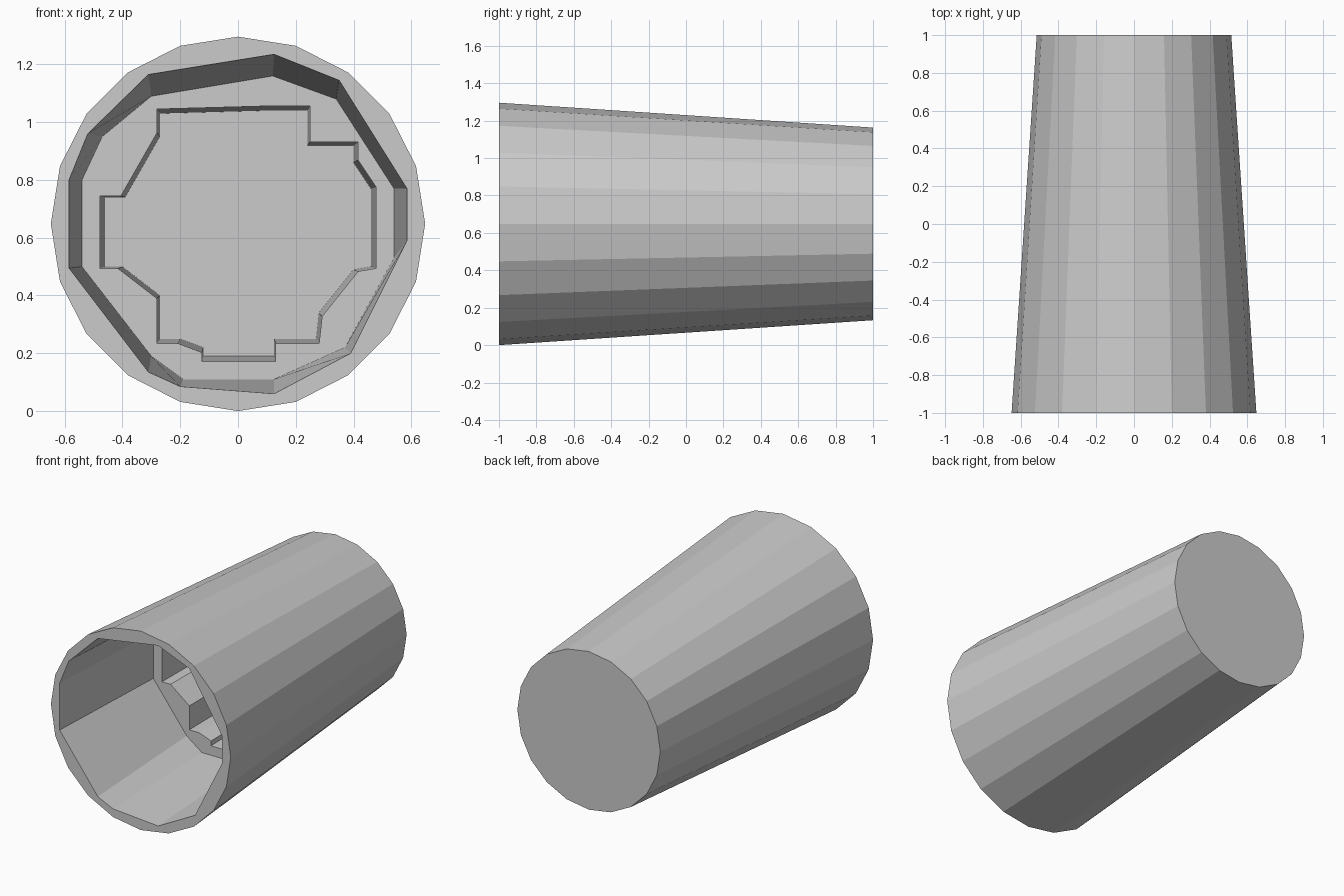
import bpy, bmesh, math

if "Cube" in bpy.data.objects:
    bpy.data.objects.remove(bpy.data.objects["Cube"])

CZ = 0.648      # height of the axis
bm = bmesh.new()


def ring(points, y):
    """Closed loop of vertices in the plane y; returns verts and edges."""
    vs = [bm.verts.new((x, y, z)) for x, z in points]
    es = [bm.edges.new((vs[i], vs[(i + 1) % len(vs)])) for i in range(len(vs))]
    return vs, es


def loft(a, b):
    """Flat quads between two loops of equal count."""
    n = len(a[0])
    for i in range(n):
        j = (i + 1) % n
        bm.faces.new((a[0][i], a[0][j], b[0][j], b[0][i]))


def annulus(a, b):
    """Fill the flat area between two coplanar loops."""
    bmesh.ops.triangle_fill(bm, edges=a[1] + b[1], use_beauty=True, normal=(0, -1, 0))


def circle(r, n=20):
    return [(r * math.sin(2 * math.pi * i / n), CZ + r * math.cos(2 * math.pi * i / n))
            for i in range(n)]


def scaled(points, s):
    return [(x * s, CZ + (z - CZ) * s) for x, z in points]


# hand-cut mouth of the cavity
mouth = [(.125, 1.235), (.35, 1.145), (.585, .77), (.585, .59), (.39, .20), (.125, .06),
         (-.20, .085), (-.31, .135), (-.585, .495), (-.585, .80), (-.52, .96), (-.31, 1.165)]
# the same outline where the walls meet the inner step
throat = [(.12, 1.16), (.34, 1.08), (.54, .77), (.54, .53), (.37, .22), (.125, .11),
          (-.19, .11), (-.30, .19), (-.54, .50), (-.54, .80), (-.47, .95), (-.30, 1.09)]
# stepped outline of the deep part
well = [(.09, 1.04), (.24, 1.04), (.24, .92), (.40, .92), (.40, .86), (.46, .77),
        (.46, .50), (.40, .49), (.28, .34), (.27, .25), (.125, .25), (.125, .19),
        (-.12, .19), (-.12, .22), (-.20, .25), (-.27, .25), (-.27, .40), (-.40, .50),
        (-.46, .50), (-.46, .74), (-.39, .74), (-.27, .95), (-.27, 1.03)]

# tapered 20-sided outer shell with closed base
front, back = ring(circle(.648), -1), ring(circle(.515), 1)
loft(front, back)
bm.faces.new(back[0])

# rim, cavity walls, inner step and cavity floor
lip, mid = ring(mouth, -1), ring(throat, -.1)
step, floor = ring(scaled(well, 1.04), -.1), ring(well, .92)
annulus(front, lip)
loft(lip, mid)
annulus(mid, step)
loft(step, floor)
bm.faces.new(floor[0])

bmesh.ops.recalc_face_normals(bm, faces=bm.faces)
mesh = bpy.data.meshes.new("tapered_cup")
bm.to_mesh(mesh)
bm.free()
bpy.context.collection.objects.link(bpy.data.objects.new("tapered_cup", mesh))
